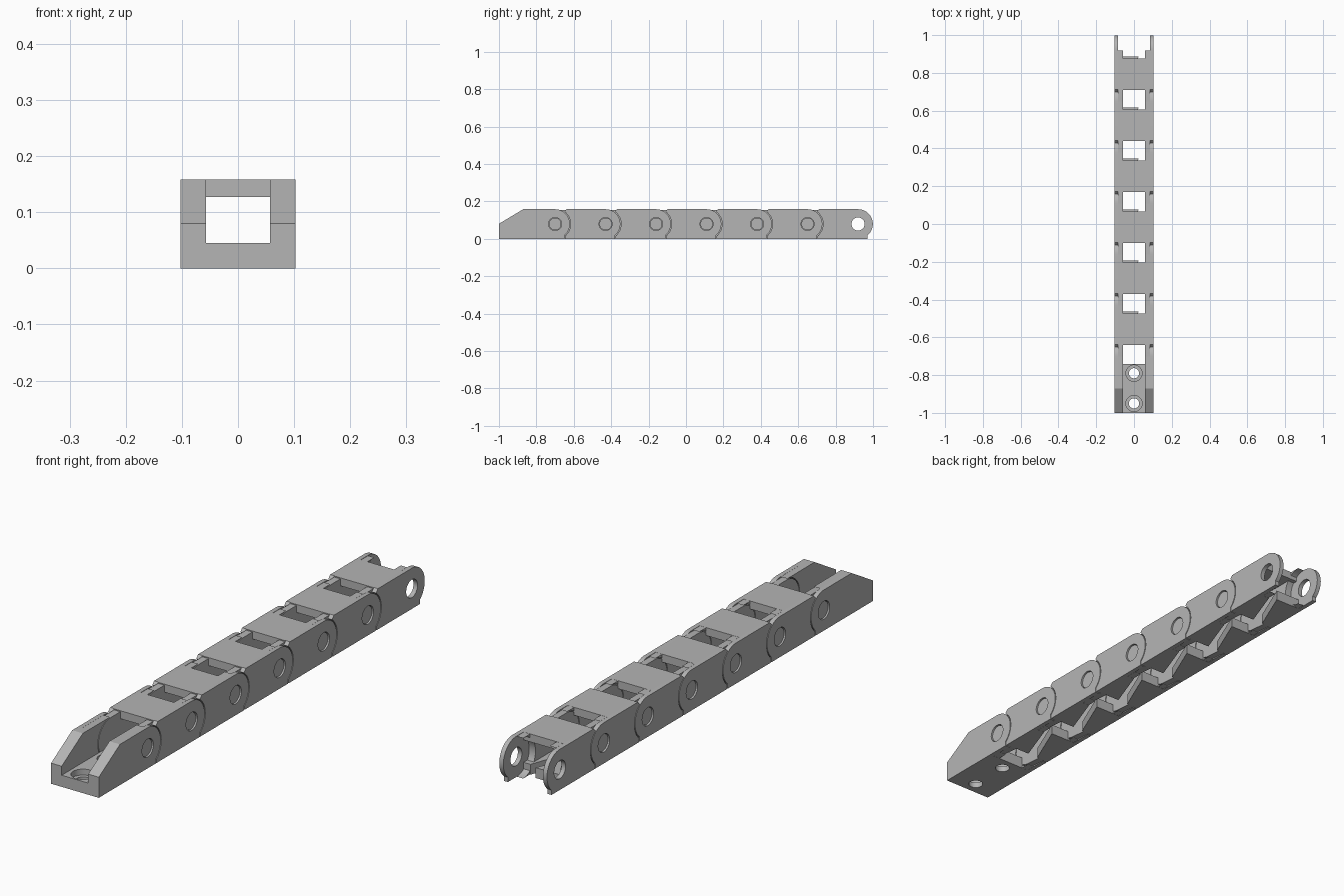
import bpy, bmesh
from math import sin, cos, radians
from mathutils import Matrix

cube = bpy.data.objects.get("Cube")
if cube:
    bpy.data.objects.remove(cube)

grey = bpy.data.materials.new("plastic grey")
grey.use_nodes = True
COLOUR = (0.46, 0.46, 0.46, 1)
grey.diffuse_color = COLOUR
grey.node_tree.nodes["Principled BSDF"].inputs["Base Color"].default_value = COLOUR

PITCH, LINKS, FIRST = 0.27, 6, -0.70      # pivot spacing and first pivot
H, MID, HALF = 0.158, 0.079, 0.1025       # height, pivot height, half width
EAR_IN, WALL_IN = 0.085, 0.057            # inner faces of ear and thick wall
SIDEWAYS = Matrix(((0, 0, 1, 0), (1, 0, 0, 0), (0, 1, 0, 0), (0, 0, 0, 1)))


def arc(y, z, r, a0, a1, n=20):
    angles = [radians(a0 + (a1 - a0) * i / n) for i in range(n + 1)]
    return [(y + r * cos(a), z + r * sin(a)) for a in angles]


def circle(y, z, r):
    return arc(y, z, r, 0, 350, 35)


def slab(name, loops, lo, hi, sideways=True):
    """Extrude a flat outline (the other loops are holes) from lo to hi."""
    curve = bpy.data.curves.new(name, "CURVE")
    curve.dimensions, curve.fill_mode = "2D", "BOTH"
    curve.extrude = (hi - lo) / 2
    for pts in loops:
        s = curve.splines.new("POLY")
        s.points.add(len(pts) - 1)
        for p, (u, v) in zip(s.points, pts):
            p.co = (u, v, 0, 1)
        s.use_cyclic_u = True
    temp = bpy.data.objects.new("temp", curve)
    bpy.context.collection.objects.link(temp)
    deps = bpy.context.evaluated_depsgraph_get()
    mesh = bpy.data.meshes.new_from_object(temp.evaluated_get(deps))
    bpy.data.objects.remove(temp)
    mesh.transform(Matrix.Translation((0, 0, (lo + hi) / 2)))
    if sideways:
        mesh.transform(SIDEWAYS)
    bm = bmesh.new()
    bm.from_mesh(mesh)
    bmesh.ops.remove_doubles(bm, verts=bm.verts, dist=1e-5)
    bmesh.ops.recalc_face_normals(bm, faces=bm.faces)
    bm.to_mesh(mesh)
    bm.free()
    mesh.materials.clear()
    mesh.materials.append(grey)
    mesh.shade_smooth()
    mesh.set_sharp_from_angle(angle=radians(30))
    ob = bpy.data.objects.new(name, mesh)
    bpy.context.collection.objects.link(ob)
    return ob


def pair(name, loops, lo, hi):
    """Same plate on both sides of the chain."""
    slab("left_" + name, loops, lo, hi)
    slab("right_" + name, loops, -hi, -lo)


def box(name, x0, x1, y0, y1, z0, z1):
    slab(name, [[(x0, y0), (x1, y0), (x1, y1), (x0, y1)]], z0, z1, False)


def ear(p):
    """Rounded rear end of a side plate, ending in a small foot."""
    return arc(p, MID, MID, 90, -50) + [(p + 0.051, 0)]


def socket(p):
    """Hollow end of the thick wall, clearing the next tongue."""
    return arc(p, MID, 0.0785, 92, 268)


# End bracket: sloped side walls and a floor with two stepped screw holes
p = FIRST
slope = [(-1, 0), (-1, 0.08), (-0.87, H)]
pair("bracket_side", [slope + ear(p), circle(p, MID, 0.035)], EAR_IN, HALF)
pair("bracket_wall", [slope + socket(p)], WALL_IN, EAR_IN)
floor = [(-EAR_IN, -1), (EAR_IN, -1), (EAR_IN, -0.74), (-EAR_IN, -0.74)]
for part, r, z0, z1 in (("lower", 0.027, 0, 0.022), ("upper", 0.043, 0.022, 0.045)):
    holes = [circle(0, y, r) for y in (-0.95, -0.79)]
    slab("bracket_floor_" + part, [floor] + holes, z0, z1, False)

# Repeating links
for i in range(LINKS):
    a = FIRST + i * PITCH          # front pivot, shared with the part ahead
    b = a + PITCH                  # rear pivot
    n = str(i + 1)
    front = [(a + 0.054, 0)] + arc(a, MID, 0.083, -49, 53) + [(a + 0.062, H)]
    pair("side_plate_" + n, [front + ear(b), circle(b, MID, 0.035)], EAR_IN, HALF)
    tongue = arc(a, MID, 0.075, 270, 90) + [(a + 0.06, 0.154), (a + 0.062, H)]
    pair("tongue_" + n, [tongue + socket(b) + [(a + 0.054, 0)]],
         WALL_IN, EAR_IN - 0.001)
    pair("pivot_pin_" + n, [circle(a, MID, 0.033)], EAR_IN - 0.005, 0.097)
    y0, y1 = a + 0.06, b - 0.045
    box("top_bar_" + n, -EAR_IN, EAR_IN, y0, y1, 0.127, H)
    # Bottom flaps with a diagonal slit between them
    slab("right_flap_" + n, [[(-EAR_IN, y0), (-0.05, y0), (0.025, y1 + 0.012),
                              (-EAR_IN, y1 + 0.012)]], 0, 0.04, False)
    slab("left_flap_" + n, [[(EAR_IN, y0), (-0.005, y0), (0.055, y1),
                             (EAR_IN, y1)]], 0, 0.04, False)
